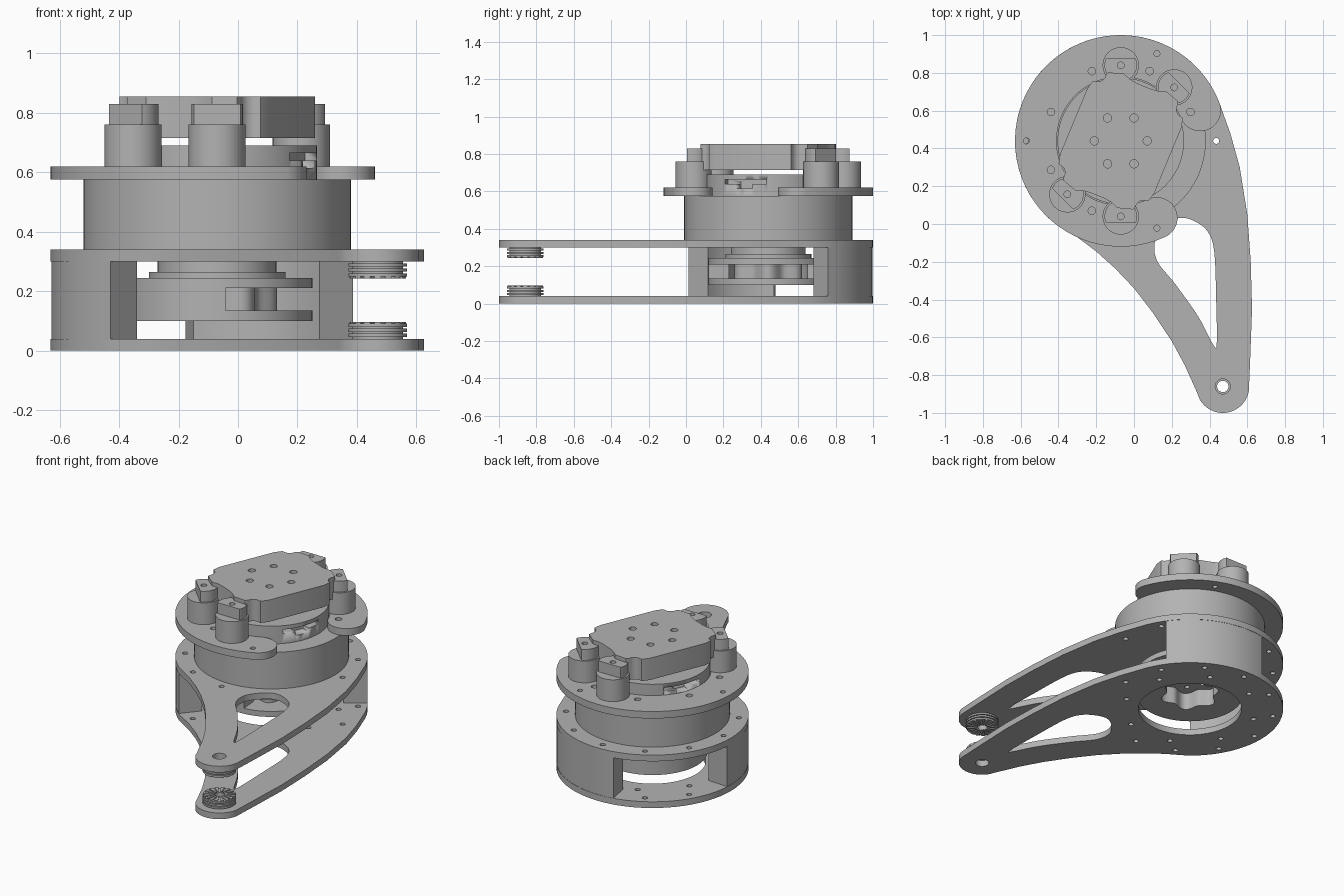
import bpy, bmesh
from math import sin, cos, pi, radians
from mathutils import Matrix, Vector

if "Cube" in bpy.data.objects:
    bpy.data.objects.remove(bpy.data.objects["Cube"])

grey = bpy.data.materials.new("machined_grey")
grey.use_nodes = True
grey.diffuse_color = (0.45, 0.45, 0.45, 1)
grey.node_tree.nodes["Principled BSDF"].inputs["Base Color"].default_value = (0.45, 0.45, 0.45, 1)

HUB = (-0.07, 0.44)     # axis of the rotating stack
TIP = (0.47, -0.86)     # axis at the end of the arm
TILT = -22.5            # turn of the clamp cap


def arc(cx, cy, r, a0=0, a1=360, n=None):
    """Points along an arc; a full circle leaves out the repeated end."""
    full = abs(a1 - a0) == 360
    n = n or max(4, int(abs(a1 - a0) / 5))
    steps = range(n if full else n + 1)
    return [(cx + r * cos(radians(a0 + (a1 - a0) * i / n)),
             cy + r * sin(radians(a0 + (a1 - a0) * i / n))) for i in steps]


def hole(cx, cy, r, angle, size=0.016):
    return arc(cx + r * cos(radians(angle)), cy + r * sin(radians(angle)), size, n=14)


def plate(name, loops, z0, z1, at=(0, 0), turn=0):
    """Extrude an outline with holes between two heights."""
    cu = bpy.data.curves.new(name, "CURVE")
    cu.dimensions, cu.fill_mode, cu.extrude = "2D", "BOTH", (z1 - z0) / 2
    for loop in loops:
        sp = cu.splines.new("POLY")
        sp.points.add(len(loop) - 1)
        for p, (x, y) in zip(sp.points, loop):
            p.co = (x, y, 0, 1)
        sp.use_cyclic_u = True
    tmp = bpy.data.objects.new(name + "_curve", cu)
    me = bpy.data.meshes.new_from_object(tmp)
    bpy.data.objects.remove(tmp)
    bpy.data.curves.remove(cu)
    me.transform(Matrix.Translation((*at, (z0 + z1) / 2)) @ Matrix.Rotation(radians(turn), 4, "Z"))
    bm = bmesh.new()
    bm.from_mesh(me)
    bmesh.ops.remove_doubles(bm, verts=bm.verts, dist=1e-5)
    bmesh.ops.recalc_face_normals(bm, faces=bm.faces)
    bm.to_mesh(me)
    bm.free()
    me.name = name
    me.materials.clear()
    me.materials.append(grey)
    me.shade_smooth()
    me.set_sharp_from_angle(angle=radians(30))
    ob = bpy.data.objects.new(name, me)
    bpy.context.collection.objects.link(ob)
    return ob


def disc(name, r, z0, z1, at=HUB, holes=()):
    return plate(name, [arc(0, 0, r, n=72), *holes], z0, z1, at)


def sector(r0, r1, a0, a1):
    return arc(0, 0, r1, a0, a1) + arc(0, 0, r0, a1, a0)


def smooth(points, steps=6):
    """Round a closed control polygon into a flowing loop."""
    out, n = [], len(points)
    for i in range(n):
        p = [Vector(points[(i + k) % n]) for k in (-1, 0, 1, 2)]
        for s in range(steps):
            t = s / steps
            v = 0.5 * (2 * p[1] + (p[2] - p[0]) * t
                       + (2 * p[0] - 5 * p[1] + 4 * p[2] - p[3]) * t * t
                       + (3 * p[1] - p[0] - 3 * p[2] + p[3]) * t ** 3)
            out.append((v.x, v.y))
    return out


# Arm plates: round head sweeping into a narrow tip, with a long window
outline = (arc(*HUB, 0.56, 17, 231)
           + [(-0.3, -0.07), (-0.2, -0.145), (-0.1, -0.235), (0, -0.34), (0.1, -0.47),
              (0.2, -0.62), (0.27, -0.75), (0.335, -0.895)]
           + arc(*TIP, 0.14, 210, 350)
           + [(0.615, -0.72), (0.625, -0.45), (0.618, -0.2), (0.6, 0.05), (0.56, 0.3), (0.51, 0.48)])
window = smooth([(0.23, 0.03), (0.31, 0.02), (0.39, -0.04), (0.425, -0.15), (0.435, -0.4),
                 (0.438, -0.63), (0.42, -0.64), (0.34, -0.49), (0.22, -0.32), (0.125, -0.2),
                 (0.11, -0.1), (0.16, -0.02)])
rim_holes = [hole(*HUB, 0.505, a) for a in range(0, 300, 30)]
axle = arc(*TIP, 0.04)
plate("upper_arm_plate", [outline, window, axle, *rim_holes], 0.30, 0.34)
inner_holes = [hole(*HUB, 0.4, a + 22.5) for a in range(0, 360, 45)]
plate("lower_arm_plate", [outline, window, axle, arc(*HUB, 0.31), *rim_holes, *inner_holes], 0, 0.04)

# Curved walls holding the plates apart
for name, a0, a1 in (("back_wall", 35, 101), ("side_wall", 176, 230)):
    plate(name, [sector(0.42, 0.558, a0, a1)], 0.04, 0.30, HUB)

# Drive hub: two flanges, a half core and a lobed socket open below
lobes = [((0.16 + 0.02 * cos(6 * t)) * cos(t), (0.16 + 0.02 * cos(6 * t)) * sin(t))
         for t in (2 * pi * i / 72 for i in range(72))]
shell = [(x * 1.12, y * 1.12) for x, y in lobes]
disc("hub_lower_flange", 0.32, 0.10, 0.135, holes=[lobes])
plate("hub_socket", [shell, lobes], 0.135, 0.21, HUB)
plate("hub_core", [sector(0.21, 0.32, 85, 275)], 0.135, 0.21, HUB)
disc("hub_upper_flange", 0.32, 0.21, 0.245, holes=[hole(0, 0, 0.1, a) for a in range(0, 360, 60)])
disc("hub_step", 0.23, 0.245, 0.265)
disc("hub_neck", 0.20, 0.265, 0.30)

# Main drum
disc("drum", 0.45, 0.34, 0.575)

# Open flange ring with rounded ends
end0, end1 = 21, 295
ends = [(0.45 * cos(radians(a)), 0.45 * sin(radians(a))) for a in (end0, end1)]
ring = (arc(0, 0, 0.56, end0, end1) + arc(*ends[1], 0.11, end1, end1 + 180)[1:-1]
        + arc(0, 0, 0.34, end1, end0) + arc(*ends[0], 0.11, end0 - 180, end0)[1:-1])
flange_holes = [hole(0, 0, 0.4, a + 22.5, 0.02) for a in range(0, 270, 45)]
flange_holes += [hole(0, 0, 0.5, a) for a in (67.5, 180, 292.5)]
plate("flange_ring", [ring, *flange_holes], 0.575, 0.62, HUB)

# Rotor disc with a stepped slot on each side
rotor = disc("rotor_disc", 0.335, 0.575, 0.69)
for side in (0, 180):
    for wide, z0, z1 in ((0.12, 0.64, 0.665), (0.045, 0.615, 0.65)):
        box = [(0.27, -wide), (0.4, -wide), (0.4, wide), (0.27, wide)]
        cutter = plate("slot_cutter", [box], z0, z1, HUB, TILT + side)
        cutter.hide_render = True
        cutter.hide_viewport = True
        cutter.display_type = "WIRE"
        mod = rotor.modifiers.new("slot", "BOOLEAN")
        mod.operation, mod.object, mod.solver = "DIFFERENCE", cutter, "EXACT"

# Clamp cap: long body with a scalloped shoulder at each corner
corner = ([(0.27, 0.19), (0.257, 0.238)] + arc(0.25, 0.285, 0.045, 270, 170, 6)
          + [(0.2, 0.31), (0.12, 0.335), (0.08, 0.32), (0.04, 0.315)])
top_half = corner + [(-x, y) for x, y in reversed(corner)]
body = top_half + [(-x, -y) for x, y in top_half]
bolt_holes = [hole(0, 0, 0.14, a - TILT, 0.022) for a in range(0, 360, 60)]
plate("cap_body", [body, *bolt_holes], 0.715, 0.855, HUB, TILT)

# Corner posts, each under a flat-fronted ear of the cap
for name, a in (("back", 90), ("back_left", 45), ("front_right", 225), ("front", 270)):
    at = (HUB[0] + 0.4 * cos(radians(a)), HUB[1] + 0.4 * sin(radians(a)))
    disc(name + "_post", 0.096, 0.62, 0.76, at)
    ear = arc(0, 0, 0.086, 66, 294)
    plate(name + "_ear", [ear, arc(0, 0, 0.018, n=14)], 0.715, 0.83, at, a)

# Ribbed rollers at the arm tip, spoked on their inner faces
for name, z0, way in (("lower", 0.04, 1), ("upper", 0.30, -1)):
    def layer(part, loops, a, b, turn=0):
        lo, hi = sorted((z0 + way * a, z0 + way * b))
        plate(f"{name}_roller_{part}", loops, lo, hi, TIP, turn)
    bore = arc(0, 0, 0.03)
    layer("core", [arc(0, 0, 0.085), bore], 0, 0.05)
    for i in range(3):
        layer(f"rim_{i}", [arc(0, 0, 0.098), bore], 0.006 + i * 0.017, 0.017 + i * 0.017)
    for i in range(16):
        layer(f"spoke_{i}", [sector(0.03, 0.095, -7, 7)], 0.05, 0.057, i * 22.5)
